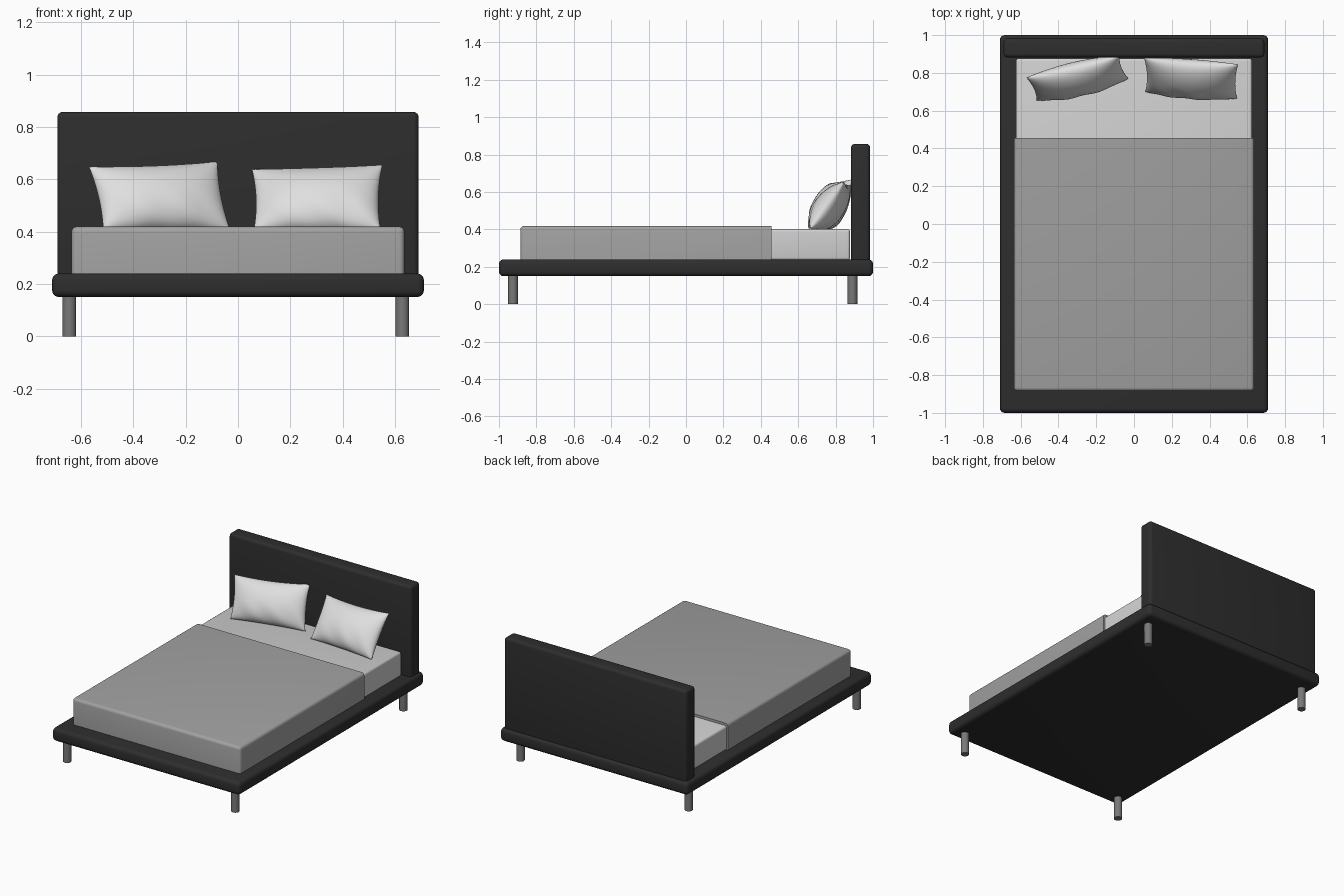
import bpy, bmesh, math
from mathutils import Vector

if "Cube" in bpy.data.objects:
    bpy.data.objects.remove(bpy.data.objects["Cube"])


def material(name, r, g, b):
    m = bpy.data.materials.new(name)
    m.diffuse_color = (r, g, b, 1)
    m.use_nodes = True
    m.node_tree.nodes["Principled BSDF"].inputs["Base Color"].default_value = m.diffuse_color
    return m


DARK = material("charcoal frame", 0.027, 0.027, 0.027)
GREY = material("grey blanket", 0.36, 0.36, 0.36)
SHEET = material("light sheet", 0.64, 0.64, 0.64)
WHITE = material("white pillow", 0.74, 0.74, 0.74)
METAL = material("leg grey", 0.19, 0.19, 0.19)


def finish(bm, name, mat, angle=40):
    bmesh.ops.recalc_face_normals(bm, faces=bm.faces)
    me = bpy.data.meshes.new(name)
    bm.to_mesh(me)
    bm.free()
    ob = bpy.data.objects.new(name, me)
    bpy.context.collection.objects.link(ob)
    me.materials.append(mat)
    bpy.ops.object.select_all(action='DESELECT')
    ob.select_set(True)
    bpy.context.view_layer.objects.active = ob
    bpy.ops.object.shade_smooth_by_angle(angle=math.radians(angle))
    return ob


def rounded_box(name, lo, hi, radius, mat, keep=lambda e: True):
    """Box between two corners, bevelled on the edges chosen by keep."""
    bm = bmesh.new()
    bmesh.ops.create_cube(bm, size=1)
    lo, hi = Vector(lo), Vector(hi)
    for v in bm.verts:
        v.co = Vector([lo[i] + (v.co[i] + 0.5) * (hi[i] - lo[i]) for i in range(3)])
    edges = [e for e in bm.edges if keep((e.verts[0].co + e.verts[1].co) / 2)]
    bmesh.ops.bevel(bm, geom=edges, offset=radius, segments=4,
                    profile=0.5, affect='EDGES', clamp_overlap=True)
    return finish(bm, name, mat)


def pillow(name, bl, br, tl, tr, thick, seed):
    """Cushion stretched over four corners, puffed out on both sides."""
    bl, br, tl, tr = map(Vector, (bl, br, tl, tr))
    normal = (br - bl).cross(tl - bl).normalized()
    nu, nv = 36, 24
    bm = bmesh.new()
    for side in (1, -1):
        rows = []
        for j in range(nv + 1):
            row = []
            for i in range(nu + 1):
                # denser rows near the seam
                u = math.sin((i / nu - 0.5) * math.pi)
                v = math.sin((j / nv - 0.5) * math.pi)
                # seams pulled in between the pointed corners
                us = u * (1 - 0.05 * (1 - v * v))
                vs = v * (1 - (0.09 if v > 0 else 0.03) * (1 - u * u))
                a, b = (us + 1) / 2, (vs + 1) / 2
                p = bl.lerp(br, a).lerp(tl.lerp(tr, a), b)
                puff = max(0, (1 - u * u) * (1 - v * v)) ** 0.5
                # soft creases towards the lower seam
                crease = 0.007 * math.sin(9 * u + 3 * v + seed) * max(0, -v) * puff
                p += normal * side * (thick * puff * (1 - 0.12 * v) + crease)
                row.append(bm.verts.new(p))
            rows.append(row)
        for j in range(nv):
            for i in range(nu):
                bm.faces.new((rows[j][i], rows[j][i + 1],
                              rows[j + 1][i + 1], rows[j + 1][i]))
    bmesh.ops.remove_doubles(bm, verts=bm.verts, dist=1e-5)
    return finish(bm, name, WHITE, 70)


# Frame
rounded_box("bed_base", (-0.71, -1.0, 0.15), (0.71, 1.0, 0.24), 0.025, DARK)
rounded_box("headboard", (-0.69, 0.882, 0.22), (0.69, 0.984, 0.857), 0.02, DARK)

# Bedding
rounded_box("mattress", (-0.625, -0.875, 0.235), (0.625, 0.877, 0.402), 0.015, SHEET)
rounded_box("blanket", (-0.636, -0.885, 0.235), (0.636, 0.456, 0.419), 0.02, GREY,
            lambda c: c.y < 0.45 and c.z > 0.24)

# Pillows leaning on the headboard
pillow("left_pillow", (-0.515, 0.655, 0.405), (-0.03, 0.77, 0.405),
       (-0.57, 0.775, 0.648), (-0.078, 0.89, 0.668), 0.08, 0.5)
pillow("right_pillow", (0.06, 0.70, 0.405), (0.545, 0.665, 0.405),
       (0.053, 0.88, 0.638), (0.552, 0.845, 0.655), 0.08, 2.0)

# Round legs
for side, x in (("left", -0.644), ("right", 0.628)):
    for end, y in (("front", -0.925), ("back", 0.89)):
        bm = bmesh.new()
        bmesh.ops.create_cone(bm, cap_ends=True, segments=24, radius1=0.026,
                              radius2=0.026, depth=0.16)
        bmesh.ops.translate(bm, verts=bm.verts, vec=(x, y, 0.08))
        finish(bm, f"{end}_{side}_leg", METAL)
